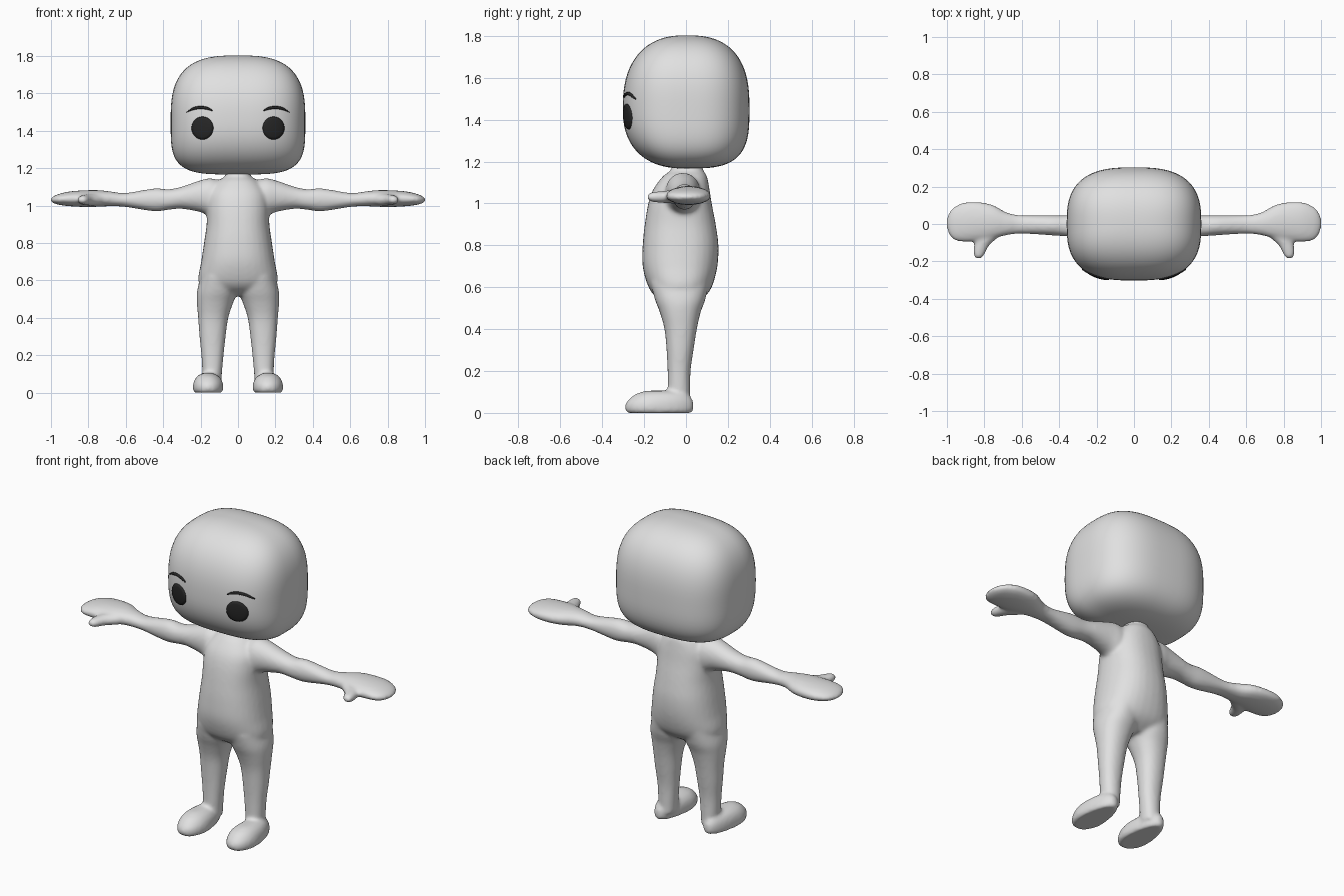
import bpy, bmesh, math

if "Cube" in bpy.data.objects:
    bpy.data.objects.remove(bpy.data.objects["Cube"])


def material(name, v):
    m = bpy.data.materials.new(name)
    m.diffuse_color = (v, v, v, 1)
    m.use_nodes = True
    m.node_tree.nodes["Principled BSDF"].inputs["Base Color"].default_value = m.diffuse_color
    return m


SKIN = material("light grey", 0.75)
DARK = material("near black", 0.02)


def spow(v, e):
    return math.copysign(abs(v) ** e, v)


def finish(bm, name, mat):
    bmesh.ops.recalc_face_normals(bm, faces=bm.faces[:])
    for f in bm.faces:
        f.smooth = True
    me = bpy.data.meshes.new(name)
    bm.to_mesh(me)
    bm.free()
    ob = bpy.data.objects.new(name, me)
    ob.data.materials.append(mat)
    bpy.context.collection.objects.link(ob)
    return ob


def skin_rings(bm, rings):
    """Bridge closed rings of points and cap both ends."""
    vs = [[bm.verts.new(p) for p in r] for r in rings]
    n = len(vs[0])
    for a, b in zip(vs, vs[1:]):
        for i in range(n):
            j = (i + 1) % n
            bm.faces.new((a[i], a[j], b[j], b[i]))
    bm.faces.new(vs[0])
    bm.faces.new(vs[-1])


def smooth_rows(rows, steps=5):
    """Catmull-Rom interpolation through the section rows."""
    out = []
    for i in range(len(rows) - 1):
        p0, p1, p2 = rows[max(i - 1, 0)], rows[i], rows[i + 1]
        p3 = rows[min(i + 2, len(rows) - 1)]
        for k in range(steps):
            t = k / steps
            out.append([0.5 * (2 * b + (c - a) * t + (2 * a - 5 * b + 4 * c - d) * t * t
                               + (3 * b - a - 3 * c + d) * t ** 3)
                        for a, b, c, d in zip(p0, p1, p2, p3)])
    out.append(rows[-1])
    return out


def loft(bm, axis, rows, side=1, p=2.2, n=32, taper=None):
    """rows: position on axis, then low/high extents on the other two axes."""
    rings = []
    for t, a0, a1, b0, b1 in smooth_rows(rows):
        ring = []
        for i in range(n):
            w = 2 * math.pi * i / n
            a = (a0 + a1) / 2 + (a1 - a0) / 2 * spow(math.cos(w), 2 / p)
            b = (b0 + b1) / 2 + (b1 - b0) / 2 * spow(math.sin(w), 2 / p)
            if taper:
                a = taper(a, b)
            x, y, z = {'X': (t, a, b), 'Y': (a, t, b), 'Z': (a, b, t)}[axis]
            ring.append((side * x, y, z))
        rings.append(ring)
    skin_rings(bm, rings)


# --- Body: torso, arms, legs and feet fused into one skin
TORSO = [(.52, -.10, .10, -.09, .04), (.56, -.19, .19, -.15, .095), (.61, -.212, .212, -.183, .127),
         (.7, -.197, .197, -.207, .15), (.8, -.182, .182, -.207, .155), (.9, -.168, .168, -.197, .142),
         (1.0, -.165, .165, -.18, .123), (1.07, -.155, .155, -.155, .112), (1.13, -.11, .11, -.11, .1),
         (1.165, -.065, .065, -.07, .08), (1.24, -.06, .06, -.06, .07)]
LEG = [(.04, .09, .187, -.085, .02), (.1, .086, .19, -.087, .02), (.2, .077, .196, -.088, .022),
       (.3, .066, .206, -.093, .036), (.4, .052, .213, -.103, .052), (.48, .026, .22, -.125, .07),
       (.54, .004, .219, -.148, .092), (.62, .0, .20, -.17, .11)]
FOOT = [(0, .083, .238, -.28, .025), (.012, .075, .245, -.29, .035), (.04, .074, .246, -.29, .037),
        (.065, .08, .24, -.272, .03), (.09, .1, .222, -.24, .005), (.106, .135, .19, -.19, -.06)]
ARM = [(.05, -.08, .06, .95, 1.12), (.14, -.10, .07, .94, 1.146), (.2, -.09, .062, .965, 1.136),
       (.3, -.072, .052, .983, 1.102), (.37, -.066, .046, .978, 1.088), (.45, -.06, .047, .97, 1.092),
       (.6, -.052, .047, .993, 1.068), (.68, -.06, .062, .997, 1.076), (.75, -.078, .1, .994, 1.083),
       (.82, -.092, .117, .993, 1.082), (.9, -.096, .117, .997, 1.076), (.96, -.087, .093, 1.005, 1.062),
       (.99, -.055, .06, 1.015, 1.048), (1.003, -.015, .02, 1.026, 1.036)]
THUMB = [(-.03, .70, .82, 1.0, 1.06), (-.07, .725, .845, 1.0, 1.062), (-.11, .77, .855, 1.002, 1.06),
         (-.15, .793, .86, 1.006, 1.056), (-.175, .805, .855, 1.012, 1.05), (-.187, .82, .84, 1.024, 1.038)]


def heel_taper(x, y):
    return .16 + (x - .16) * (1 - .28 * min(1, max(0, (y + .2) / .23)))


bm = bmesh.new()
loft(bm, 'Z', TORSO, p=2.3)
for s in (1, -1):
    loft(bm, 'Z', LEG, s)
    loft(bm, 'Z', FOOT, s, taper=heel_taper)
    loft(bm, 'X', ARM, s, p=2.1)
    loft(bm, 'Y', THUMB, s, p=2)
body = finish(bm, "body", SKIN)
fuse = body.modifiers.new("fuse", 'REMESH')
fuse.mode = 'VOXEL'
fuse.voxel_size = 0.01
fuse.use_smooth_shade = True
soft = body.modifiers.new("soften", 'SMOOTH')
soft.factor = 0.5
soft.iterations = 8

# --- Head: rounded block with a fuller jaw and back
ZC = 1.455
HP = 2.8


def half(s, r, p):
    return r * max(1 - abs(s) ** p, 0) ** (1 / p)


def head_radii(z):
    up = z > ZC
    s = min(1, abs(z - ZC) / (.348 if up else .288))
    return (half(s, .36, 2.9 if up else 4), half(s, .302, 2.4),
            half(s, .303, 2.6 if up else 3.3))


def face_y(x, z):
    rx, front, _ = head_radii(z)
    return -half(min(1, abs(x) / rx), front, HP)


bm = bmesh.new()
rings = []
for k in range(1, 48):
    t = -math.cos(math.pi * k / 48)
    t = spow(math.sin(t * math.pi / 2), 1)
    z = ZC + t * (.348 if t > 0 else .288)
    rx, front, back = head_radii(z)
    ring = []
    for i in range(64):
        w = 2 * math.pi * i / 64
        c, d = math.cos(w), math.sin(w)
        ring.append((rx * spow(c, 2 / HP), (back if d > 0 else front) * spow(d, 2 / HP), z))
    rings.append(ring)
skin_rings(bm, rings)
finish(bm, "head", SKIN)

# --- Eyes and eyebrows: thin plates following the face
for s, label in ((1, "left"), (-1, "right")):
    bm = bmesh.new()
    rings = []
    for r, lift in ((.1, .009), (.4, .009), (.75, .008), (.94, .006), (1, -.005)):
        ring = []
        for i in range(28):
            w = 2 * math.pi * i / 28
            x, z = .19 + .06 * r * math.cos(w), 1.415 + .063 * r * math.sin(w)
            ring.append((s * x, face_y(x, z) - lift, z))
        rings.append(ring)
    skin_rings(bm, rings)
    finish(bm, label + "_eye", DARK)

    bm = bmesh.new()
    rings = []
    for x, z, h in smooth_rows([(.137, 1.508, .003), (.16, 1.519, .008), (.2, 1.525, .009),
                                (.24, 1.518, .008), (.277, 1.499, .002)]):
        y = face_y(x, z)
        rings.append([(s * x, y + .004, z - h), (s * x, y - .007, z - h * .6),
                      (s * x, y - .007, z + h * .6), (s * x, y + .004, z + h)])
    skin_rings(bm, rings)
    finish(bm, label + "_eyebrow", DARK)
